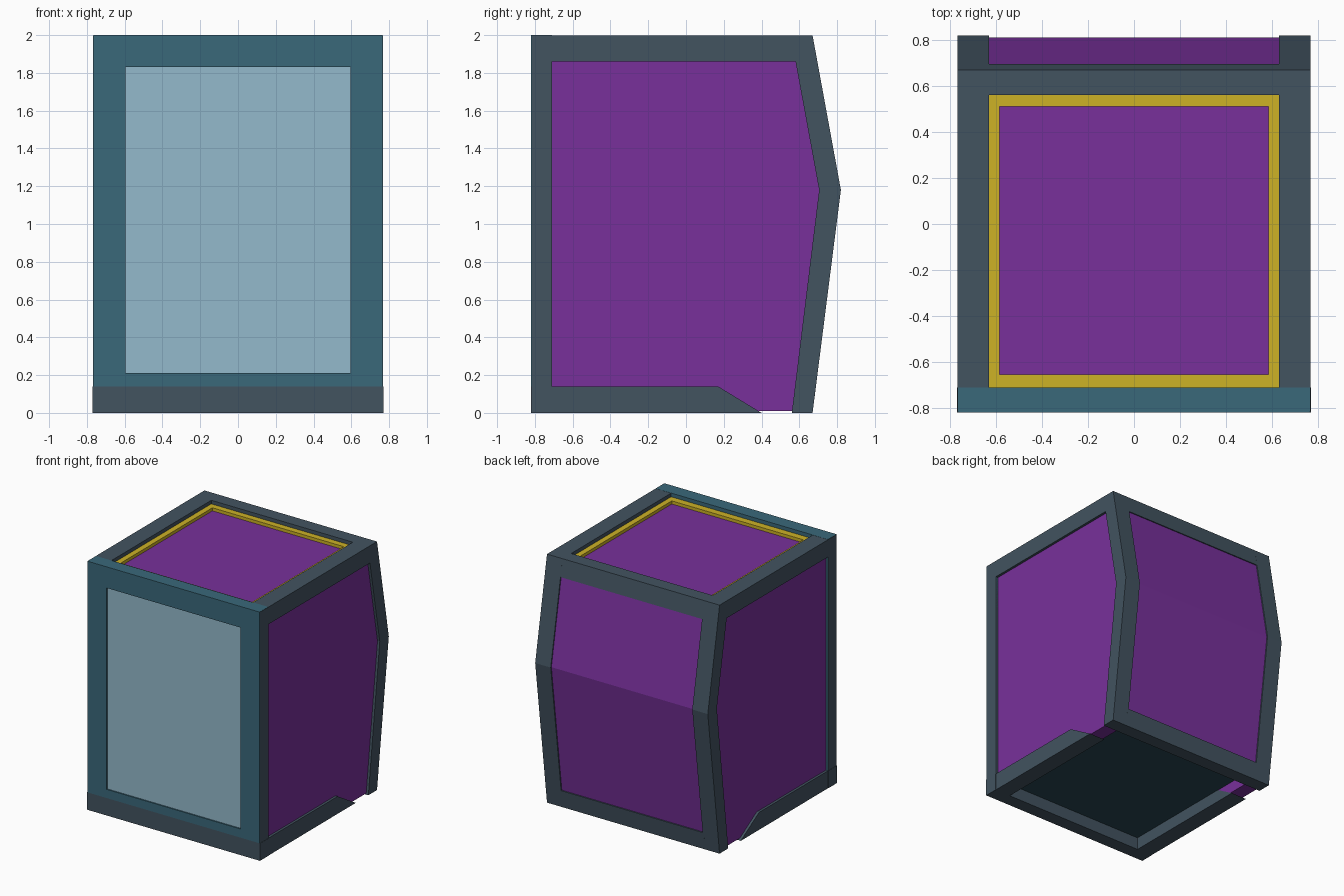
import bpy, bmesh
from mathutils import Vector

if "Cube" in bpy.data.objects:
    bpy.data.objects.remove(bpy.data.objects["Cube"])


def material(name, rgb):
    m = bpy.data.materials.new(name)
    lin = [((c / 255 + 0.055) / 1.055) ** 2.4 for c in rgb]
    m.diffuse_color = (*lin, 1)
    m.use_nodes = True
    m.node_tree.nodes["Principled BSDF"].inputs["Base Color"].default_value = m.diffuse_color
    return m


GREY = material("slate", (66, 83, 96))
TEAL = material("teal", (58, 104, 122))
GLASS = material("pale_blue", (148, 186, 204))
PURPLE = material("purple", (120, 48, 155))
YELLOW = material("yellow", (205, 178, 38))
DARK = material("dark_teal", (40, 70, 82))


def finish(name, bm, mat):
    bmesh.ops.recalc_face_normals(bm, faces=bm.faces)
    me = bpy.data.meshes.new(name)
    bm.to_mesh(me)
    bm.free()
    me.materials.append(mat)
    ob = bpy.data.objects.new(name, me)
    bpy.context.collection.objects.link(ob)
    return ob


def extrude_x(name, profile, x0, x1, mat, mirror=False):
    """Extrude a (y, z) outline along x."""
    bm = bmesh.new()
    face = bm.faces.new([bm.verts.new((x0, y, z)) for y, z in profile])
    r = bmesh.ops.extrude_face_region(bm, geom=[face], use_keep_orig=True)
    top = [v for v in r["geom"] if isinstance(v, bmesh.types.BMVert)]
    bmesh.ops.translate(bm, verts=top, vec=(x1 - x0, 0, 0))
    ob = finish(name, bm, mat)
    if mirror:
        ob.modifiers.new("mirror", "MIRROR")
    return ob


def box(name, x, y, z, mat):
    return extrude_x(name, [(y[0], z[0]), (y[1], z[0]), (y[1], z[1]), (y[0], z[1])],
                     x[0], x[1], mat)


def ring(name, outer, inner, origin, v_axis, depth, mat):
    """Rectangular frame; rectangles are (u0, u1, v0, v1) with u along x."""
    bm = bmesh.new()
    v_axis, depth, origin = Vector(v_axis), Vector(depth), Vector(origin)
    loops = []
    for d in (Vector(), depth):
        for u0, u1, v0, v1 in (outer, inner):
            loops.append([bm.verts.new(origin + Vector((u, 0, 0)) + v_axis * v + d)
                          for u, v in ((u0, v0), (u1, v0), (u1, v1), (u0, v1))])
    for a, b in ((0, 1), (1, 3), (3, 2), (2, 0)):
        for i in range(4):
            j = (i + 1) % 4
            bm.faces.new((loops[a][i], loops[a][j], loops[b][j], loops[b][i]))
    return finish(name, bm, mat)


# Side frames: one open outline with the notch at the lower back
extrude_x("side_frame", [(-0.815, 0), (0.4, 0), (0.17, 0.14), (-0.71, 0.14), (-0.71, 1.86),
                         (0.58, 1.86), (0.705, 1.18), (0.56, 0), (0.67, 0), (0.82, 1.18),
                         (0.67, 1.999), (-0.815, 1.999)], 0.63, 0.768, GREY, True)

# Recessed side panels
extrude_x("side_panel", [(-0.75, 0.1), (0.3, 0.05), (0.38, 0.01), (0.58, 0.01), (0.75, 1.18),
                         (0.62, 1.9), (-0.75, 1.9)], 0.632, 0.748, PURPLE, True)

# Back cross beams and the bent back panel
extrude_x("back_top_beam", [(0.56, 1.999), (0.56, 1.86), (0.695, 1.86), (0.67, 1.999)],
          -0.64, 0.64, GREY)
extrude_x("back_bottom_beam", [(0.56, 0), (0.67, 0), (0.688, 0.14), (0.56, 0.14)],
          -0.64, 0.64, GREY)
extrude_x("back_panel", [(0.6, 0.1), (0.673, 0.1), (0.811, 1.18), (0.679, 1.9), (0.6, 1.9),
                         (0.7, 1.18)], -0.64, 0.64, PURPLE)

# Front: grey sill, teal frame, window
box("front_sill", (-0.77, 0.77), (-0.82, -0.71), (0, 0.14), GREY)
ring("front_frame", (-0.766, 0.766, 0.14, 2), (-0.595, 0.595, 0.21, 1.83),
     (0, -0.82, 0), (0, 0, 1), (0, 0.11, 0), TEAL)
box("front_window", (-0.61, 0.61), (-0.81, -0.73), (0.18, 1.85), GLASS)

# Top: yellow trim and sunken panel
ring("top_trim", (-0.635, 0.635, -0.715, 0.565), (-0.585, 0.585, -0.655, 0.51),
     (0, 0, 1.97), (0, 1, 0), (0, 0, -0.07), YELLOW)
box("top_panel", (-0.6, 0.6), (-0.67, 0.53), (1.91, 1.945), PURPLE)

# Recessed floor
box("floor_panel", (-0.635, 0.635), (-0.72, 0.58), (0.1, 0.13), DARK)
